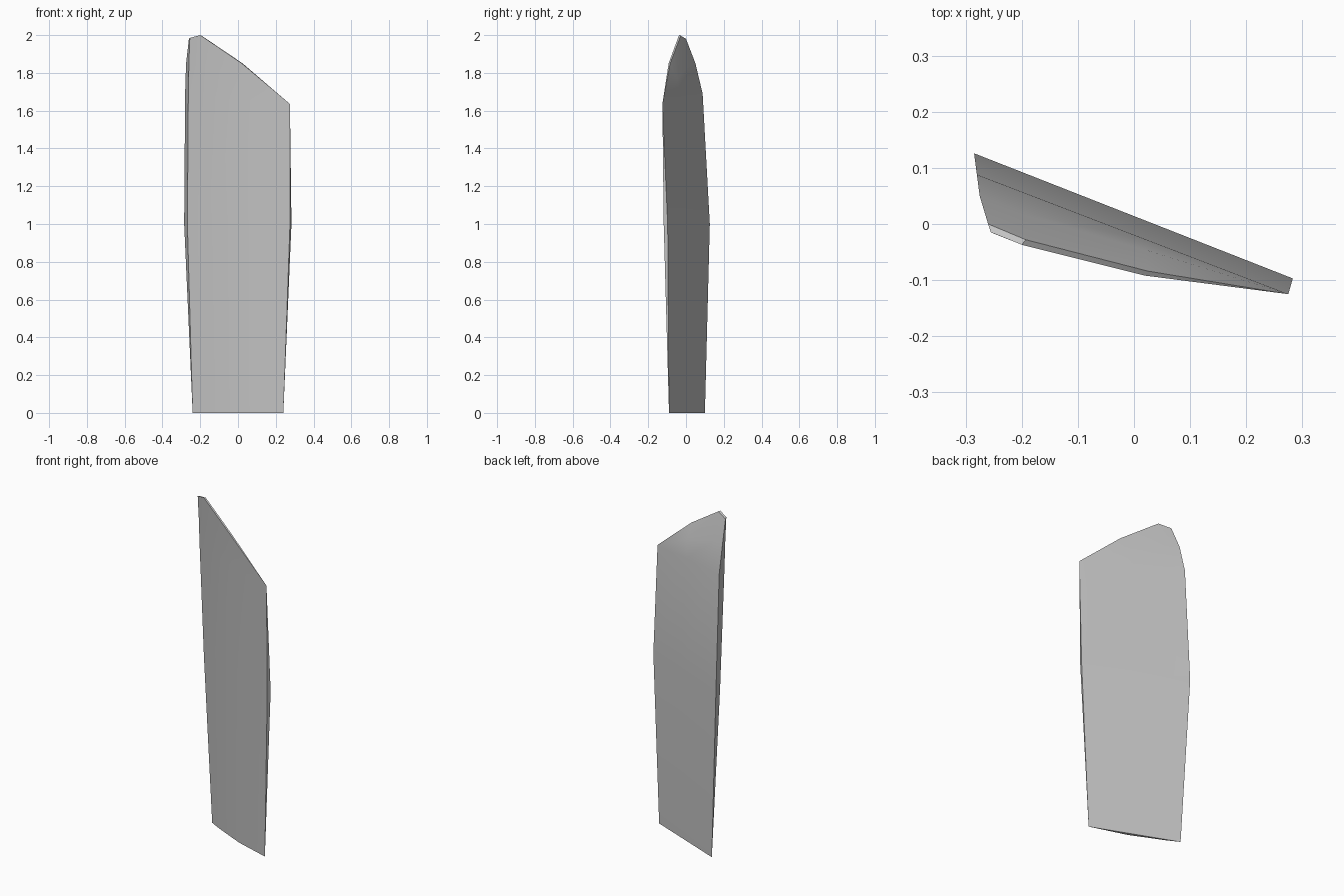
import bpy
import bmesh
import math
from mathutils import Vector

cube = bpy.data.objects.get("Cube")
if cube:
    bpy.data.objects.remove(cube, do_unlink=True)

# One plain grey material
grey = bpy.data.materials.new("plain_grey")
grey.use_nodes = True
colour = (0.55, 0.55, 0.55, 1)
grey.diffuse_color = colour
grey.node_tree.nodes["Principled BSDF"].inputs["Base Color"].default_value = colour


def section(back_left, back_right, front_left, front_right, bulge):
    """Closed ring: flat back and gently bulged front, four points each."""
    def side(start, end, push):
        start, end = Vector(start), Vector(end)
        points = []
        for t in (0, 0.15, 0.55, 1):
            point = start.lerp(end, t)
            point.y -= push * math.sin(math.pi * t)
            points.append(point)
        return points
    return side(front_left, front_right, bulge) + side(back_left, back_right, 0)[::-1]


def crest(front, back):
    """Slanted ring that shares the pointed right shoulder."""
    return [Vector(p) for p in front + [shoulder, shoulder] + back[::-1]]


shoulder = (0.275, -0.125, 1.635)
root_left, root_right = (-0.24, 0.1, 0), (0.24, -0.09, 0)

# Rings from the root up to the slanted tip
rings = [
    section(root_left, root_right, root_left, root_right, 0.02),
    section((-0.285, 0.126, 1), (0.283, -0.097, 1),
            (-0.268, 0.062, 1), (0.275, -0.118, 1), 0.02),
    section((-0.28, 0.088, 1.69), shoulder,
            (-0.263, 0.014, 1.69), shoulder, 0.025),
    crest([(-0.26, 0.002, 1.85), (-0.19, -0.03, 1.85), (0.02, -0.088, 1.77)],
          [(-0.275, 0.05, 1.85), (-0.2, 0.02, 1.84), (0.02, -0.046, 1.77)]),
    crest([(-0.255, -0.015, 1.985), (-0.2, -0.037, 2), (0.02, -0.092, 1.85)],
          [(-0.26, 0, 1.98), (-0.193, -0.028, 1.997), (0.025, -0.084, 1.85)]),
]

# Loft the rings, then close both ends with strips between front and back
bm = bmesh.new()
loops = [[bm.verts.new(p) for p in ring] for ring in rings]
count = len(loops[0])
for low, high in zip(loops, loops[1:]):
    for i in range(count):
        j = (i + 1) % count
        bm.faces.new((low[i], low[j], high[j], high[i]))
for loop in (loops[0], loops[-1]):
    for i in range(count // 2 - 1):
        bm.faces.new((loop[i], loop[i + 1], loop[-2 - i], loop[-1 - i]))
bmesh.ops.remove_doubles(bm, verts=bm.verts, dist=0.0005)
bmesh.ops.dissolve_degenerate(bm, edges=bm.edges, dist=0.0005)
bmesh.ops.recalc_face_normals(bm, faces=bm.faces)

mesh = bpy.data.meshes.new("blade")
bm.to_mesh(mesh)
bm.free()
mesh.materials.append(grey)
blade = bpy.data.objects.new("blade", mesh)
bpy.context.collection.objects.link(blade)

# Smooth faces with crisp rim edges
bpy.ops.object.select_all(action="DESELECT")
blade.select_set(True)
bpy.context.view_layer.objects.active = blade
bpy.ops.object.shade_smooth_by_angle(angle=math.radians(30))
